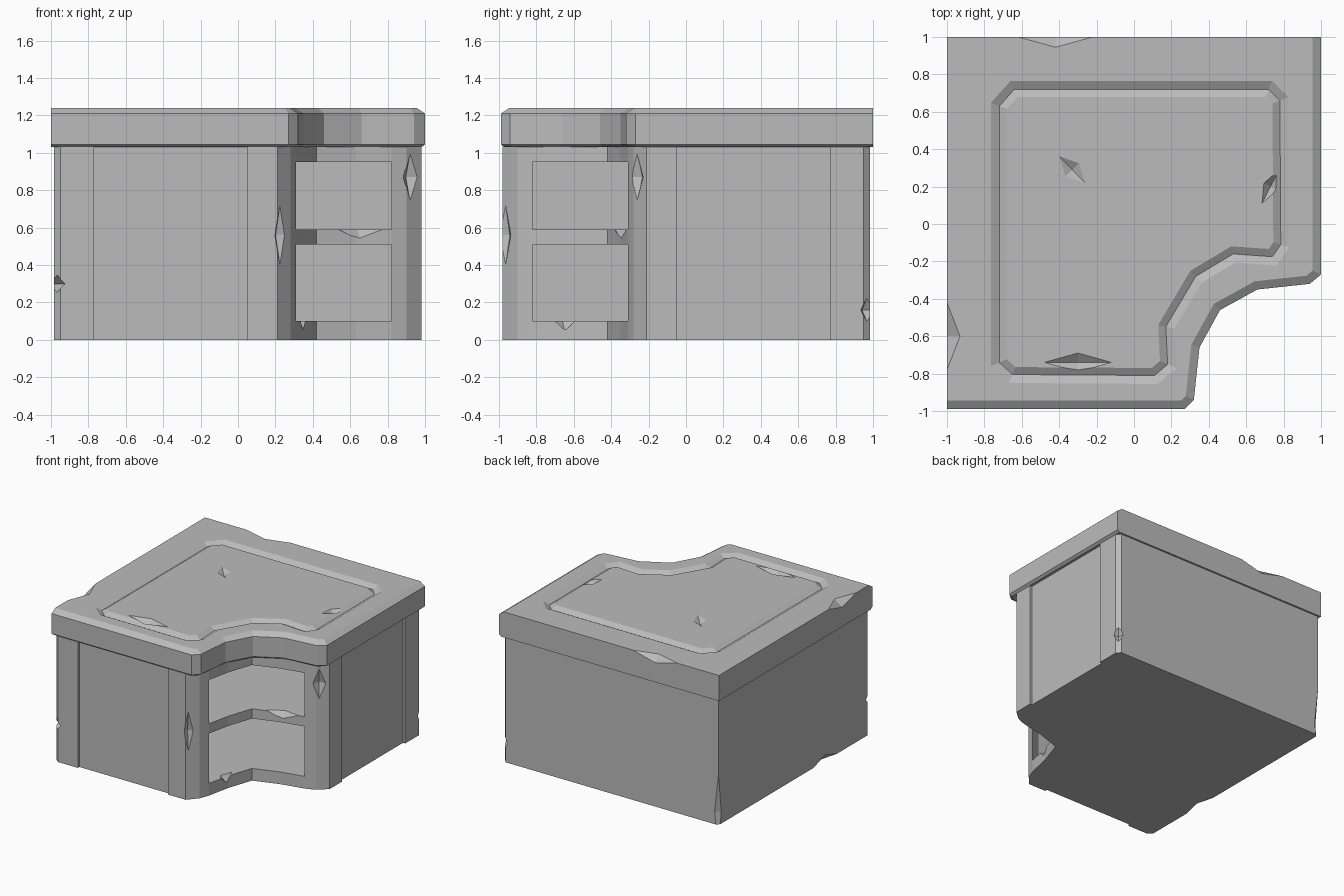
import bpy, bmesh
from mathutils import Vector, Matrix

if "Cube" in bpy.data.objects:
    bpy.data.objects.remove(bpy.data.objects["Cube"], do_unlink=True)

grey = bpy.data.materials.new("stone grey")
grey.use_nodes = True
GREY = (0.5, 0.5, 0.5, 1)
grey.diffuse_color = GREY
grey.node_tree.nodes["Principled BSDF"].inputs["Base Color"].default_value = GREY


def make_object(name, bm):
    bmesh.ops.recalc_face_normals(bm, faces=bm.faces)
    mesh = bpy.data.meshes.new(name)
    bm.to_mesh(mesh)
    bm.free()
    mesh.materials.append(grey)
    obj = bpy.data.objects.new(name, mesh)
    bpy.context.collection.objects.link(obj)
    return obj


def loft(name, rings):
    """Closed solid through (outline, height) rings of equal point count."""
    bm = bmesh.new()
    loops = [[bm.verts.new((x, y, z)) for x, y in pts] for pts, z in rings]
    for low, high in zip(loops, loops[1:]):
        for i in range(len(low)):
            j = (i + 1) % len(low)
            bm.faces.new((low[i], low[j], high[j], high[i]))
    bm.faces.new(loops[0][::-1])
    bm.faces.new(loops[-1])
    return make_object(name, bm)


def prism(name, pts, z0, z1):
    return loft(name, [(pts, z0), (pts, z1)])


def inset(pts, d):
    """Mitred inward offset of a counter-clockwise outline."""
    out = []
    for i, p in enumerate(pts):
        p = Vector(p)
        a = (p - Vector(pts[i - 1])).normalized()
        b = (Vector(pts[(i + 1) % len(pts)]) - p).normalized()
        na, nb = Vector((-a.y, a.x)), Vector((-b.y, b.x))
        out.append(tuple(p + (na + nb) * d / (1 + na.dot(nb))))
    return out


def inset_open_sides(pts, d):
    """Inset that leaves the two wall sides (left end and back) straight."""
    return [(p[0] if p[0] < -0.98 else q[0], p[1] if p[1] > 0.98 else q[1])
            for p, q in zip(pts, inset(pts, d))]


def mirrored(half, middle=()):
    """Complete a path across the diagonal symmetry line."""
    return half + list(middle) + [(-y, -x) for x, y in reversed(half)]


def chip(obj, chips):
    """Cut angular nicks: (centre, half sizes, turn about z)."""
    bm = bmesh.new()
    for centre, size, turn in chips:
        matrix = (Matrix.Translation(centre) @ Matrix.Rotation(turn, 4, 'Z')
                  @ Matrix.Diagonal((*size, 1)))
        bmesh.ops.create_uvsphere(bm, u_segments=4, v_segments=2, radius=1, matrix=matrix)
    cutter = make_object("chip_cutter", bm)
    cutter.hide_render = True
    mod = obj.modifiers.new("chips", 'BOOLEAN')
    mod.operation, mod.solver, mod.object = 'DIFFERENCE', 'EXACT', cutter
    bpy.context.view_layer.objects.active = obj
    bpy.ops.object.modifier_apply(modifier=mod.name)
    bpy.data.objects.remove(cutter, do_unlink=True)


# Worktop: chamfered slab with a V-groove running round its top
slab = [(-1, .8), (-1, -.99), (-.8, -.99), (.27, -.99), (.32, -.94), (.35, -.66), (.46, -.46),
        (.66, -.35), (.94, -.32), (1, -.27), (1, .8), (1, 1), (-1, 1)]
groove = [(-.72, .63), (-.72, -.74), (-.65, -.805), (.11, -.81), (.18, -.75), (.17, -.55),
          (.33, -.28), (.53, -.16), (.74, -.175), (.785, -.11), (.78, .66), (.72, .72), (-.64, .72)]
TOP = 1.24
worktop = loft("worktop", [
    (inset_open_sides(slab, .02), 1.03), (slab, 1.045), (slab, 1.21),
    (inset_open_sides(slab, .045), TOP),
    (inset(groove, -.045), TOP), (groove, TOP - .025), (inset(groove, .04), TOP)])
chip(worktop, [
    ((-.33, .29, TOP), (.1, .05, .03), -.8),
    ((.73, .2, TOP), (.1, .04, .04), 1.1),
    ((-.3, -.74, TOP), (.18, .05, .04), 0),
    ((-.42, 1, TOP), (.2, .055, .05), 0),
    ((-1, -.6, TOP), (.07, .18, .05), 0)])

# Cabinet walls: corner posts, recessed side panels, open at the curved corner
outer = mirrored([(.82, -.31), (.9, -.28), (.98, -.21), (.98, -.05), (.96, -.05), (.96, .77),
                  (.98, .77), (.98, .95), (.95, .985)], [(-.985, .985)])
inner = mirrored([(.88, -.2), (.88, .9)], [(-.9, .9)])
walls = prism("cabinet_walls", outer + inner[::-1], 0, 1.035)
chip(walls, [
    ((-.97, -.97, .3), (.1, .05, .05), .78),
    ((.23, -.97, .56), (.05, .04, .2), .8),
    ((.92, -.26, .87), (.05, .035, .13), .7),
    ((.97, .97, .16), (.06, .04, .07), -.78),
    ((-.985, .985, .1), (.035, .035, .32), 0),
    ((-.985, -.4, 0), (.04, .15, .05), 0)])

# Shelves with concave fronts
shelf = mirrored([(.42, -.42), (.63, -.35), (.82, -.31), (.92, -.2), (.93, .94)],
                 [(-.94, .94)])[:-1]
nicks = {"base_shelf": ((.35, -.65, .1), (.05, .09, .05), .2),
         "middle_shelf": ((.65, -.35, .59), (.14, .05, .05), .2)}
for name, z0, z1 in (("base_shelf", 0, .1), ("middle_shelf", .51, .59), ("top_rail", .95, 1.035)):
    board = prism(name, shelf, z0, z1)
    if name in nicks:
        chip(board, [nicks[name]])
